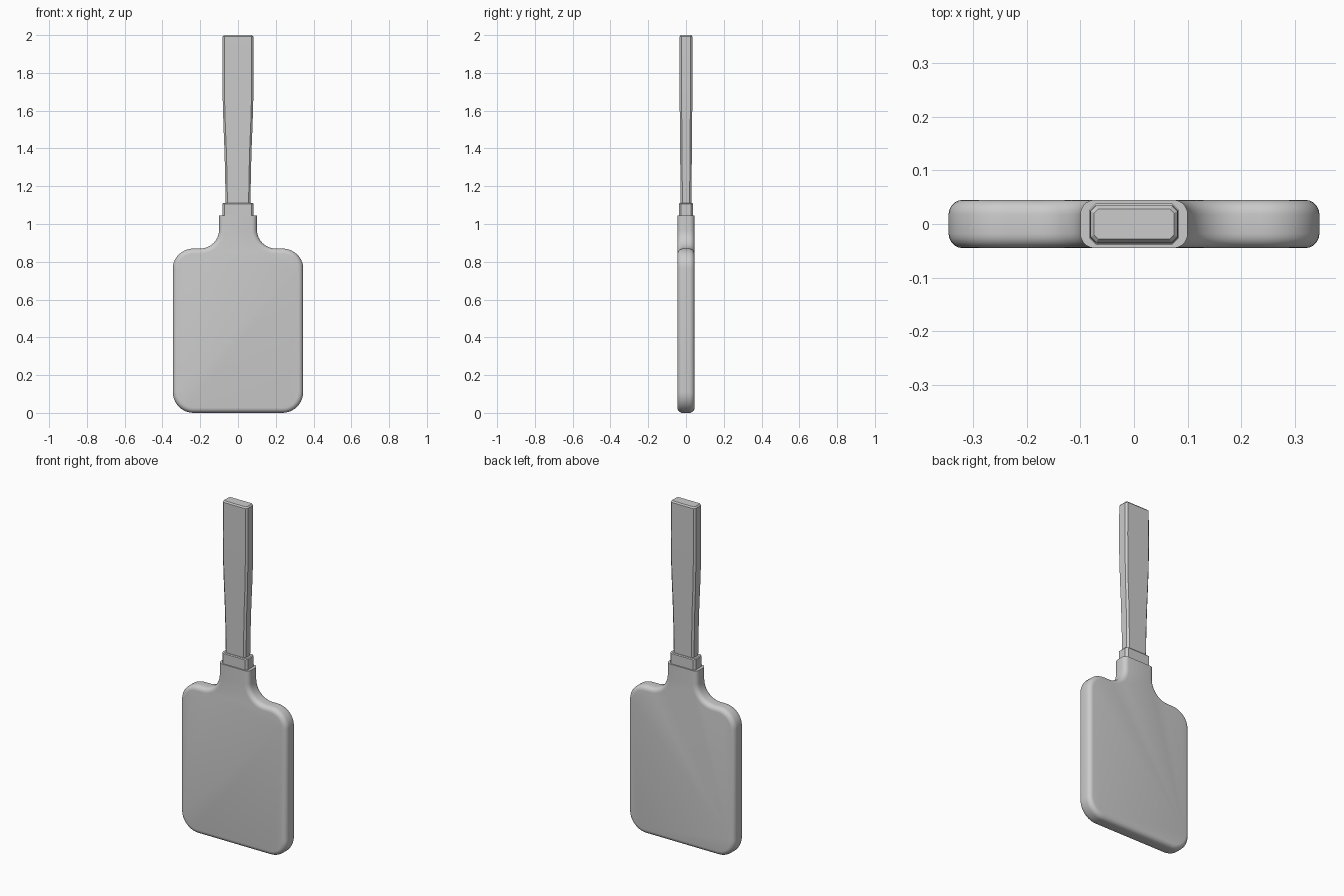
import bpy, bmesh
from math import sin, cos, radians

if "Cube" in bpy.data.objects:
    bpy.data.objects.remove(bpy.data.objects["Cube"])


def finish(bm, name, angle):
    bmesh.ops.recalc_face_normals(bm, faces=bm.faces)
    mesh = bpy.data.meshes.new(name)
    bm.to_mesh(mesh)
    bm.free()
    ob = bpy.data.objects.new(name, mesh)
    bpy.context.collection.objects.link(ob)
    bpy.ops.object.select_all(action='DESELECT')
    ob.select_set(True)
    bpy.context.view_layer.objects.active = ob
    bpy.ops.object.shade_smooth_by_angle(angle=radians(angle))
    return ob


def arc(cx, cz, rx, rz, a0, a1, n=10):
    angles = [radians(a0 + (a1 - a0) * i / n) for i in range(n + 1)]
    return [(cx + rx * cos(a), cz + rz * sin(a)) for a in angles]


def loft(name, rings, angle):
    """Stack chamfered rectangles given as (z, half x, half y, chamfer)."""
    bm = bmesh.new()
    loops = []
    for z, x, y, c in rings:
        pts = [(x, -y + c), (x, y - c), (x - c, y), (-x + c, y),
               (-x, y - c), (-x, -y + c), (-x + c, -y), (x - c, -y)]
        loops.append([bm.verts.new((px, py, z)) for px, py in pts])
    for a, b in zip(loops, loops[1:]):
        for i in range(8):
            j = (i + 1) % 8
            bm.faces.new((a[i], a[j], b[j], b[i]))
    bm.faces.new(loops[0][::-1])
    bm.faces.new(loops[-1])
    return finish(bm, name, angle)


# Blade: half outline from bottom to neck, mirrored, extruded, rim rounded
half = (arc(0.235, 0.11, 0.11, 0.11, -90, 0)
        + arc(0.235, 0.765, 0.11, 0.105, 0, 90)
        + arc(0.2, 0.97, 0.1, 0.1, 270, 180)
        + [(0.1, 1.045)])
outline = half + [(-x, z) for x, z in reversed(half)]
bm = bmesh.new()
front = bm.faces.new([bm.verts.new((x, -0.045, z)) for x, z in outline])
ext = bmesh.ops.extrude_face_region(bm, geom=[front], use_keep_orig=True)
for v in ext["geom"]:
    if isinstance(v, bmesh.types.BMVert):
        v.co.y = 0.045
rim = [e for e in bm.edges
       if abs(e.verts[0].co.y - e.verts[1].co.y) < 1e-5
       and min(v.co.z for v in e.verts) < 1.04]
bmesh.ops.recalc_face_normals(bm, faces=bm.faces)
bmesh.ops.bevel(bm, geom=rim, offset=0.027, segments=5, profile=0.5,
                affect='EDGES', clamp_overlap=False)
finish(bm, "blade", 40)

# Collar between blade and handle
loft("collar", [(1.03, 0.083, 0.038, 0.012), (1.105, 0.083, 0.038, 0.012),
                (1.11, 0.078, 0.034, 0.010)], 25)

# Handle, flaring gently towards the top
loft("handle", [(1.10, 0.066, 0.029, 0.010), (1.25, 0.068, 0.030, 0.010),
                (1.40, 0.072, 0.031, 0.010), (1.52, 0.077, 0.032, 0.010),
                (1.66, 0.081, 0.034, 0.010), (1.80, 0.082, 0.0345, 0.010),
                (1.992, 0.081, 0.034, 0.010), (2.0, 0.074, 0.028, 0.008)], 25)
